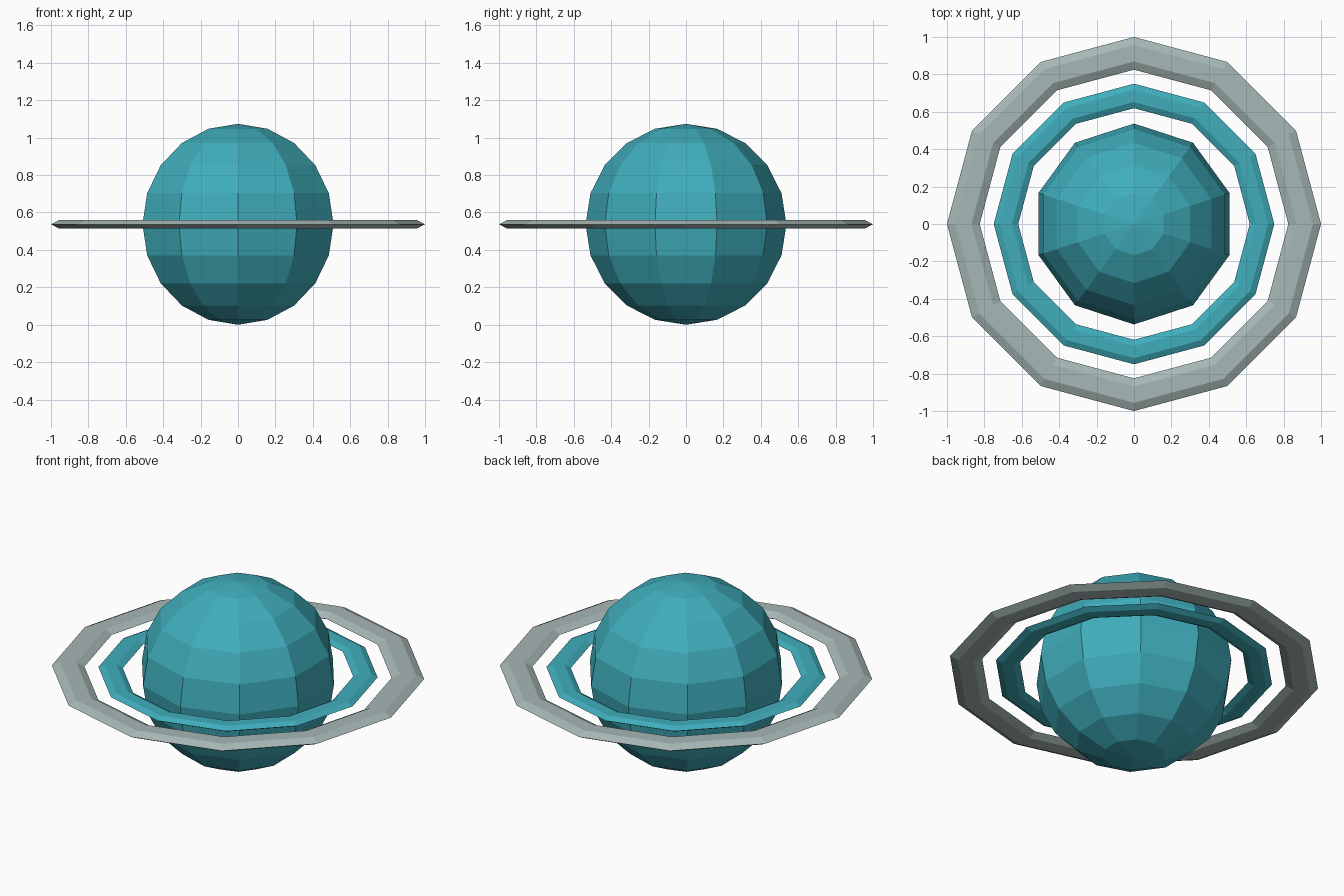
import bpy

if "Cube" in bpy.data.objects:
    bpy.data.objects.remove(bpy.data.objects["Cube"])

CENTRE_Z = 0.537


def material(name, colour):
    mat = bpy.data.materials.new(name)
    mat.diffuse_color = (*colour, 1.0)
    mat.use_nodes = True
    mat.node_tree.nodes["Principled BSDF"].inputs["Base Color"].default_value = mat.diffuse_color
    return mat


teal = material("teal", (0.050, 0.42, 0.50))
grey = material("pale grey", (0.38, 0.475, 0.465))


def finish(name, mat):
    obj = bpy.context.object
    obj.name = name
    obj.data.materials.append(mat)
    bpy.ops.object.shade_flat()
    return obj


def ring(name, inner, outer, flatten, mat):
    """Twelve-sided ring with a flattened hexagonal cross-section."""
    bpy.ops.mesh.primitive_torus_add(
        major_segments=12, minor_segments=6,
        major_radius=(inner + outer) / 2, minor_radius=(outer - inner) / 2,
        location=(0, 0, CENTRE_Z))
    obj = finish(name, mat)
    obj.scale.z = flatten
    return obj


# Ten-sided low-poly globe
bpy.ops.mesh.primitive_uv_sphere_add(
    segments=10, ring_count=10, radius=0.537, location=(0, 0, CENTRE_Z))
finish("planet", teal)

# Two flat concentric rings around the equator
ring("inner_ring", 0.619, 0.75, 0.3, teal)
ring("outer_ring", 0.825, 1.0, 0.3, grey)
